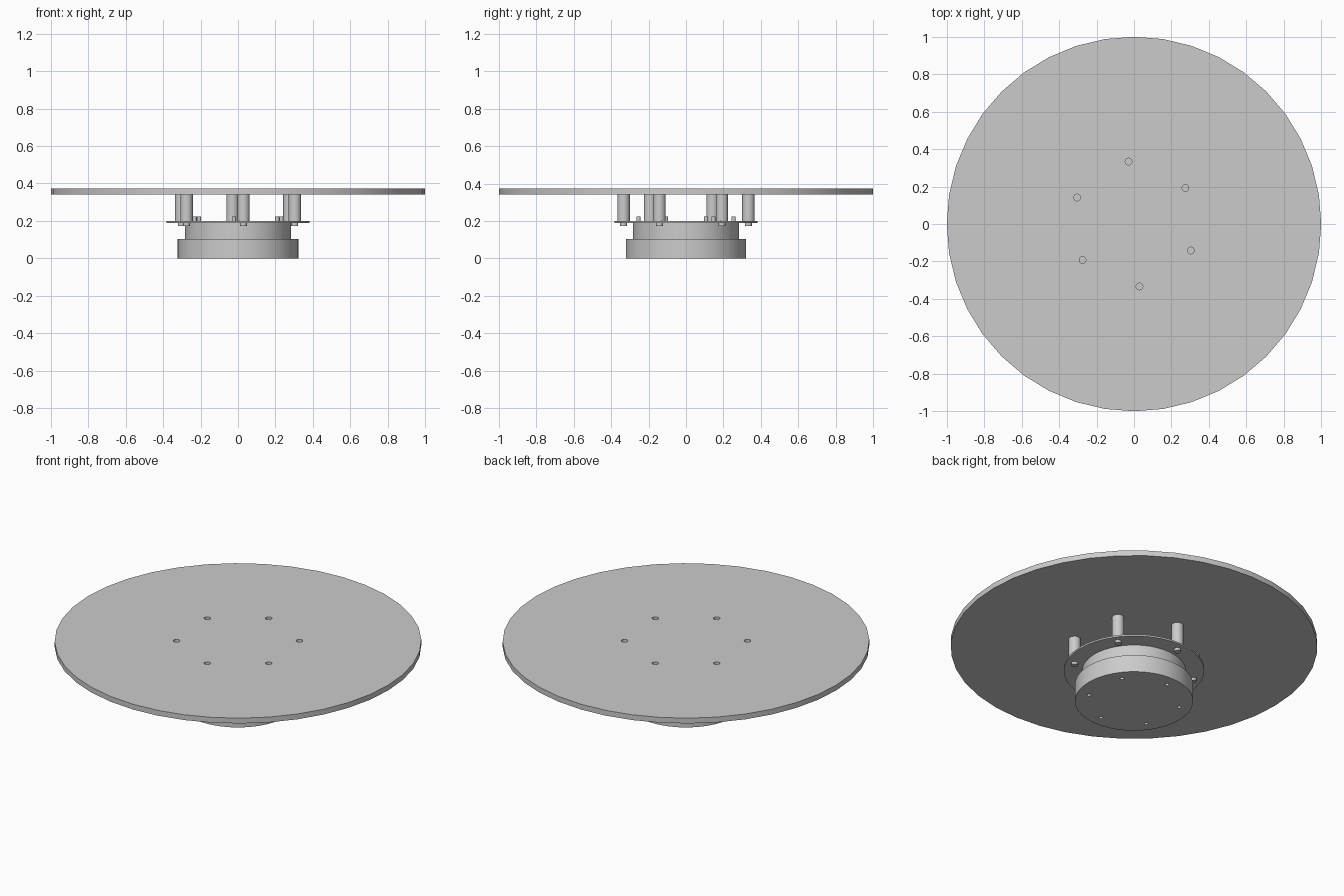
import bpy, bmesh, math
from mathutils import Matrix

if "Cube" in bpy.data.objects:
    bpy.data.objects.remove(bpy.data.objects["Cube"])

grey = bpy.data.materials.new("plain_grey")
grey.use_nodes = True
colour = (0.6, 0.6, 0.6, 1)
grey.diffuse_color = colour
grey.node_tree.nodes["Principled BSDF"].inputs["Base Color"].default_value = colour

BOLT_CIRCLE = 0.335
SCREW_CIRCLE = 0.255


def spots(radius):
    """Six places evenly spaced around the axis."""
    for k in range(6):
        a = math.radians(35 + 60 * k)
        yield radius * math.cos(a), radius * math.sin(a)


def cylinders(name, radius, bottom, top, places=((0, 0),), sides=40):
    """One object holding an upright cylinder at each place."""
    bm = bmesh.new()
    for x, y in places:
        bmesh.ops.create_cone(
            bm, cap_ends=True, segments=sides, radius1=radius, radius2=radius,
            depth=top - bottom,
            matrix=Matrix.Translation((x, y, (bottom + top) / 2)))
    mesh = bpy.data.meshes.new(name)
    bm.to_mesh(mesh)
    bm.free()
    mesh.materials.append(grey)
    obj = bpy.data.objects.new(name, mesh)
    bpy.context.collection.objects.link(obj)
    return obj


def activate(obj):
    bpy.ops.object.select_all(action="DESELECT")
    obj.select_set(True)
    bpy.context.view_layer.objects.active = obj


def cut(obj, cutter):
    mod = obj.modifiers.new("holes", "BOOLEAN")
    mod.operation = "DIFFERENCE"
    mod.solver = "EXACT"
    mod.object = cutter
    activate(obj)
    bpy.ops.object.modifier_apply(modifier=mod.name)
    bpy.data.objects.remove(cutter)


# Round plate with six through holes over the standoffs
plate = cylinders("top_plate", 1.0, 0.34, 0.372)
cut(plate, cylinders("plate_holes", 0.018, 0.3, 0.4, spots(BOLT_CIRCLE), 20))

# Stepped hub with small screw holes underneath
base = cylinders("hub_base", 0.322, 0, 0.104, sides=64)
cut(base, cylinders("base_holes", 0.011, -0.05, 0.03, spots(SCREW_CIRCLE), 16))
neck = cylinders("hub_neck", 0.283, 0.104, 0.19, sides=64)
flange = cylinders("flange", 0.383, 0.19, 0.2, sides=64)

# Standoffs, their studs below the flange, and the hub screws
standoffs = cylinders("standoffs", 0.033, 0.2, 0.34, spots(BOLT_CIRCLE), 24)
studs = cylinders("standoff_studs", 0.018, 0.174, 0.19, spots(BOLT_CIRCLE), 20)
screws = cylinders("hub_screws", 0.011, 0.2, 0.224, spots(SCREW_CIRCLE), 16)

for part in (plate, base, neck, flange, standoffs, studs, screws):
    activate(part)
    bpy.ops.object.shade_smooth_by_angle(angle=math.radians(30))
